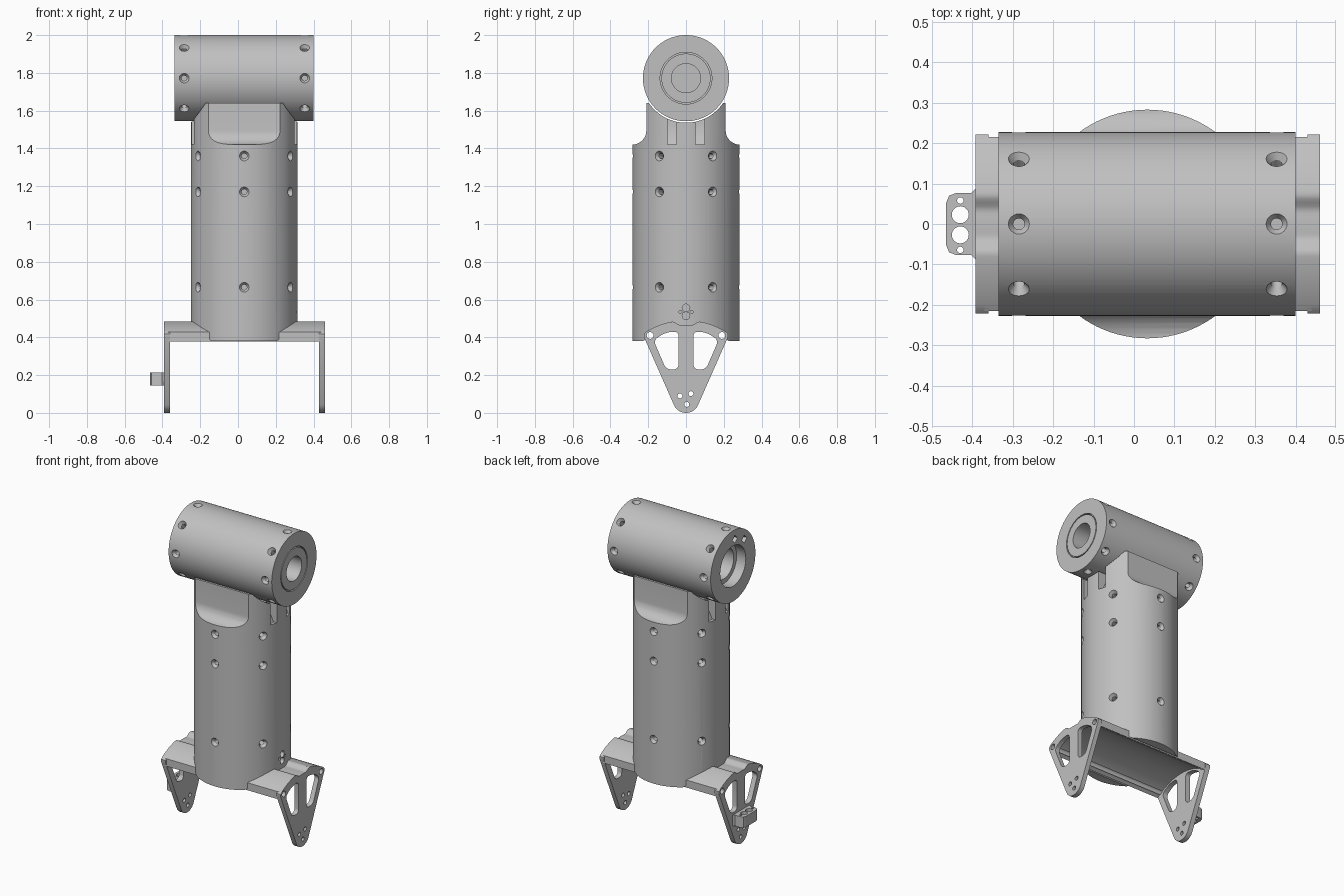
import bpy, bmesh
from math import sin, cos, pi, sqrt, radians
from mathutils import Matrix, Vector

if "Cube" in bpy.data.objects:
    bpy.data.objects.remove(bpy.data.objects["Cube"])

grey = bpy.data.materials.new("plain grey")
grey.use_nodes = True
grey.diffuse_color = (0.53, 0.53, 0.53, 1)
grey.node_tree.nodes["Principled BSDF"].inputs["Base Color"].default_value = (0.53, 0.53, 0.53, 1)

CX = 0.033           # centre line of the column
BODY_R = 0.283
TUBE_Z, TUBE_R = 1.772, 0.228
ARCH_Z = 0.09        # centre of the bracket arch


def lathe(bm, profile, matrix=Matrix(), n=64):
    """Revolve (along, radius) points about the local x axis."""
    rings = []
    for a, r in profile:
        if r == 0:
            rings.append([bm.verts.new(matrix @ Vector((a, 0, 0)))] * n)
        else:
            rings.append([bm.verts.new(matrix @ Vector((a, r * cos(2 * pi * i / n), r * sin(2 * pi * i / n))))
                          for i in range(n)])
    for p, q in zip(rings, rings[1:]):
        for i in range(n):
            j = (i + 1) % n
            bm.faces.new(list(dict.fromkeys((p[i], p[j], q[j], q[i]))))


def rod(bm, r, lo, hi, matrix=Matrix(), n=64):
    lathe(bm, [(lo, 0), (lo, r), (hi, r), (hi, 0)], matrix, n)


def prism(bm, outline, lo, hi, axis="x", rounding=0):
    """Extrude a flat outline along one axis, optionally rounding its corners."""
    place = {"x": lambda u, v, w: (w, u, v), "y": lambda u, v, w: (u, w, v), "z": lambda u, v, w: (u, v, w)}[axis]
    a = [bm.verts.new(place(u, v, lo)) for u, v in outline]
    b = [bm.verts.new(place(u, v, hi)) for u, v in outline]
    n = len(a)
    bm.faces.new(a)
    bm.faces.new(b[::-1])
    for i in range(n):
        bm.faces.new((a[i], a[(i + 1) % n], b[(i + 1) % n], b[i]))
    if rounding:
        long_edges = [bm.edges.get((p, q)) for p, q in zip(a, b)]
        bmesh.ops.bevel(bm, geom=long_edges, offset=rounding, segments=5, profile=0.5, affect="EDGES")


def finish(name, bm):
    bmesh.ops.recalc_face_normals(bm, faces=bm.faces)
    mesh = bpy.data.meshes.new(name)
    bm.to_mesh(mesh)
    bm.free()
    mesh.materials.append(grey)
    obj = bpy.data.objects.new(name, mesh)
    bpy.context.scene.collection.objects.link(obj)
    return obj


def cut(obj, bm):
    """Subtract the shapes in bm from obj."""
    cutter = finish("cutter", bm)
    cutter.hide_render = True
    mod = obj.modifiers.new("cut", "BOOLEAN")
    mod.operation, mod.solver, mod.object = "DIFFERENCE", "EXACT", cutter
    bpy.context.view_layer.update()
    result = bpy.data.meshes.new_from_object(obj.evaluated_get(bpy.context.evaluated_depsgraph_get()))
    obj.modifiers.clear()
    obj.data = result
    bpy.data.objects.remove(cutter)


def at(x, y, z):
    return Matrix.Translation((x, y, z))


SCREW = [(-0.06, 0), (-0.06, 0.014), (-0.018, 0.014), (0, 0.026), (0.03, 0.026), (0.03, 0)]
UPRIGHT = Matrix.Rotation(-pi / 2, 4, "Y")      # local x becomes z

# Cross tube with a bearing at the left end and an open socket at the right
bm = bmesh.new()
lathe(bm, [(-0.15, 0), (-0.15, 0.1), (-0.27, 0.1), (-0.27, 0.13), (-0.335, 0.13), (-0.335, TUBE_R),
           (0.4, TUBE_R), (0.4, 0.137), (0.38, 0.137), (0.38, 0.13), (0.4, 0.13), (0.4, 0.077),
           (0.28, 0.077), (0.28, 0)], at(0, 0, TUBE_Z), 96)
cross_tube = finish("cross_tube", bm)

# Countersunk screw holes around both tube ends
bm = bmesh.new()
for x in (-0.285, 0.353):
    for k in range(8):
        turn = Matrix.Rotation(k * pi / 4, 4, "X") @ UPRIGHT
        lathe(bm, SCREW, at(x, 0, TUBE_Z) @ turn @ at(TUBE_R, 0, 0), 24)
# Two small pockets in the right end face
for y, z in ((-0.02, 0.165), (-0.115, 0.13)):
    rod(bm, 0.026, -0.36, -0.30, at(0, y, TUBE_Z + z), 4)
cut(cross_tube, bm)

# Column
bm = bmesh.new()
rod(bm, BODY_R, 0.38, 1.64, at(CX, 0, 0) @ UPRIGHT, 96)
column = finish("column", bm)

# Flattened neck, front and back, with a concave fillet
fillet = [(0.285 + 0.075 * cos(t), 1.495 + 0.075 * sin(t)) for t in (pi + i * pi / 16 for i in range(9))]
bm = bmesh.new()
for s in (1, -1):
    prism(bm, [(s * y, z) for y, z in [(0.4, 1.7), (0.21, 1.7)] + fillet + [(0.4, 1.42)]], -0.5, 0.5)
cut(column, bm)

# Saddle for the tube, and the arched trough under the column
bm = bmesh.new()
rod(bm, 0.236, -0.6, 0.6, at(0, 0, TUBE_Z), 96)
rod(bm, 0.368, -0.6, 0.6, at(0, 0, ARCH_Z), 96)
cut(column, bm)

# Screw holes, cable slots and a connector opening in the column
bm = bmesh.new()
for z in (0.665, 1.17, 1.36):
    for k in range(6):
        turn = Matrix.Rotation(pi / 6 + k * pi / 3, 4, "Z")
        lathe(bm, SCREW, at(CX, 0, z) @ turn @ at(BODY_R, 0, 0), 24)
for sx in (1, -1):
    for sy in (1, -1):
        slot = [(0.32, 1.42), (0.255, 1.42), (0.225, 1.48), (0.225, 1.7), (0.32, 1.7)]
        y0, y1 = sorted((sy * 0.05, sy * 0.097))
        prism(bm, [(CX + sx * x, z) for x, z in slot], y0, y1, "y")
for z in (0.514, 0.556):
    rod(bm, 0.02, 0.27, 0.34, at(0, 0, z), 24)
for y in (-0.03, 0.03):
    rod(bm, 0.008, 0.27, 0.34, at(0, y, 0.535), 16)
cut(column, bm)


# Bracket arch: an arc with a shallow central groove
def arch_top(y):
    t = min(1, max(0, (0.075 - abs(y)) / 0.045))
    return ARCH_Z + sqrt(0.4 ** 2 - y * y) - 0.024 * t * t * (3 - 2 * t)


def span(half, n=48):
    return [half - 2 * half * i / n for i in range(n + 1)]


def rail_holes(bm):
    for y in (-0.19, 0.19):
        rod(bm, 0.018, -0.6, 0.6, at(0, y, 0.41), 24)


bm = bmesh.new()
top = [(y, arch_top(y)) for y in span(0.215)]
under = [(-y, ARCH_Z + sqrt(0.36 ** 2 - y * y)) for y in span(0.215)]
prism(bm, top + under, -0.37, 0.44)
arch = finish("bracket_arch", bm)

# Fan-shaped side plates
tip = [(0.07 * cos(a), 0.07 + 0.07 * sin(a)) for a in (radians(-160 + 10 * i) for i in range(15))]
fan = tip + [(0.222, 0.4), (0.222, 0.418)] + [(y, arch_top(y)) for y in span(0.21)] + [(-0.222, 0.418), (-0.222, 0.4)]
plates = []
for name, lo, hi in (("right_plate", -0.392, -0.36), ("left_plate", 0.43, 0.46)):
    bm = bmesh.new()
    prism(bm, fan, lo, hi)
    plates.append(finish(name, bm))

# Windows and bolt holes in the plates
for plate in plates:
    bm = bmesh.new()
    for s in (1, -1):
        window = [(0.04, 0.432), (0.11, 0.425), (0.172, 0.385), (0.105, 0.23), (0.04, 0.23)]
        prism(bm, [(s * y, z) for y, z in window], -0.6, 0.6, rounding=0.024)
    for y, z in ((-0.032, 0.09), (0.026, 0.102), (0.004, 0.045)):
        rod(bm, 0.013, -0.6, 0.6, at(0, y, z), 20)
    rail_holes(bm)
    cut(plate, bm)
for obj in (arch, column):
    bm = bmesh.new()
    rail_holes(bm)
    cut(obj, bm)

# Cable lug on the right plate
bm = bmesh.new()
lug_outline = [(-0.385, -0.09), (-0.392, -0.088), (-0.402, -0.077), (-0.44, -0.077), (-0.458, -0.07), (-0.465, -0.052)]
prism(bm, lug_outline + [(x, -y) for x, y in lug_outline[::-1]], 0.145, 0.215, "z")
lug = finish("cable_lug", bm)
bm = bmesh.new()
for y, r in ((0.023, 0.021), (-0.027, 0.021), (0.058, 0.008), (-0.064, 0.008)):
    rod(bm, r, 0.1, 0.3, at(-0.43, y, 0) @ UPRIGHT, 24)
cut(lug, bm)

# Smooth shading with sharp edges kept
bpy.ops.object.select_all(action="DESELECT")
for obj in (cross_tube, column, arch, lug, *plates):
    obj.select_set(True)
    bpy.context.view_layer.objects.active = obj
bpy.ops.object.shade_smooth_by_angle(angle=radians(30))
